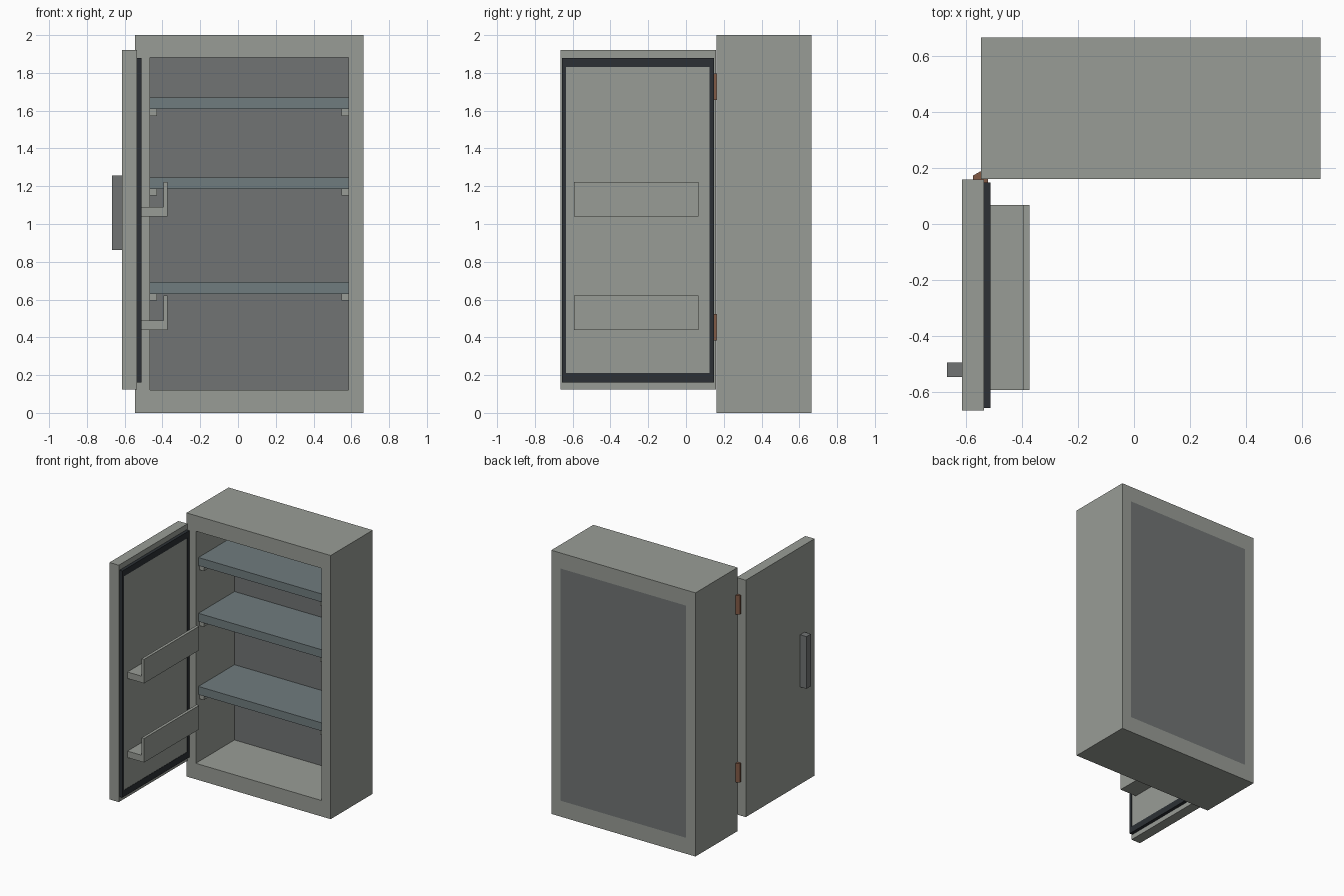
import bpy, bmesh

if "Cube" in bpy.data.objects:
    bpy.data.objects.remove(bpy.data.objects["Cube"])


def material(name, color):
    m = bpy.data.materials.new(name)
    m.diffuse_color = (*color, 1)
    m.use_nodes = True
    m.node_tree.nodes["Principled BSDF"].inputs["Base Color"].default_value = m.diffuse_color
    return m


BODY = material("painted_body", (0.318, 0.335, 0.305))
STEEL = material("steel", (0.165, 0.175, 0.175))
SHELF = material("shelf_steel", (0.16, 0.20, 0.21))
RUBBER = material("rubber", (0.025, 0.03, 0.035))
COPPER = material("copper", (0.22, 0.10, 0.06))


def make(name, bm, mat):
    bmesh.ops.recalc_face_normals(bm, faces=bm.faces)
    mesh = bpy.data.meshes.new(name)
    bm.to_mesh(mesh)
    bm.free()
    mesh.materials.append(mat)
    ob = bpy.data.objects.new(name, mesh)
    bpy.context.collection.objects.link(ob)
    return ob


def prism(name, pts, axis, lo, hi, mat=BODY):
    """Extrude a closed 2D profile along axis 'x' or 'y' from lo to hi."""
    def place(p, t):
        return (t, p[0], p[1]) if axis == 'x' else (p[0], t, p[1])
    bm = bmesh.new()
    a = [bm.verts.new(place(p, lo)) for p in pts]
    b = [bm.verts.new(place(p, hi)) for p in pts]
    n = len(pts)
    bm.faces.new(a)
    bm.faces.new(b)
    for i in range(n):
        j = (i + 1) % n
        bm.faces.new((a[i], a[j], b[j], b[i]))
    return make(name, bm, mat)


def rect(u0, u1, z0, z1):
    return [(u0, z0), (u1, z0), (u1, z1), (u0, z1)]


def box(name, x, y, z, mat=BODY):
    return prism(name, rect(*x, *z), 'y', *y, mat)


def frame(name, outer, inner, axis, lo, hi, mat=BODY):
    """Rectangular ring with depth along axis."""
    bm = bmesh.new()
    loops = []
    for r, t in ((outer, lo), (inner, lo), (inner, hi), (outer, hi)):
        loops.append([bm.verts.new((t, u, z) if axis == 'x' else (u, t, z))
                      for u, z in rect(*r)])
    for k in range(4):
        a, b = loops[k], loops[(k + 1) % 4]
        for i in range(4):
            j = (i + 1) % 4
            bm.faces.new((a[i], a[j], b[j], b[i]))
    return make(name, bm, mat)


# Cabinet shell and back panel
X0, X1 = -0.467, 0.586
frame("cabinet_shell", (-0.545, 0.665, 0, 2), (X0, X1, 0.121, 1.882), 'y', 0.161, 0.665)
box("back_panel", (X0, X1), (0.625, 0.665), (0.121, 1.882), STEEL)

# Shelves resting on side cleats
for i, z in enumerate((0.63, 1.185, 1.608)):
    box(f"shelf_{i}", (X0, X1), (0.193, 0.625), (z, z + 0.062), SHELF)
    box(f"left_cleat_{i}", (X0, X0 + 0.038), (0.203, 0.615), (z - 0.035, z))
    box(f"right_cleat_{i}", (X1 - 0.038, X1), (0.203, 0.615), (z - 0.035, z))

# Open door with gasket, inner liner and handle
box("door", (-0.613, -0.535), (-0.665, 0.159), (0.124, 1.921))
frame("door_gasket", (-0.656, 0.148, 0.161, 1.880), (-0.635, 0.124, 0.210, 1.832),
      'x', -0.535, -0.511, RUBBER)
box("door_liner", (-0.535, -0.513), (-0.635, 0.124), (0.210, 1.832))
box("door_handle", (-0.666, -0.613), (-0.546, -0.493), (0.862, 1.258), STEEL)

# L-shaped door bins
for i, z in enumerate((0.44, 1.04)):
    prism(f"door_bin_{i}",
          [(-0.513, z), (-0.373, z), (-0.373, z + 0.182), (-0.395, z + 0.182),
           (-0.395, z + 0.049), (-0.513, z + 0.049)], 'y', -0.592, 0.067)

# Six-sided hinge barrels
for i, z in enumerate((0.453, 1.727)):
    bpy.ops.mesh.primitive_cylinder_add(vertices=6, radius=0.03, depth=0.142,
                                        location=(-0.547, 0.158, z))
    hinge = bpy.context.object
    hinge.name = f"hinge_{i}"
    hinge.data.materials.append(COPPER)
